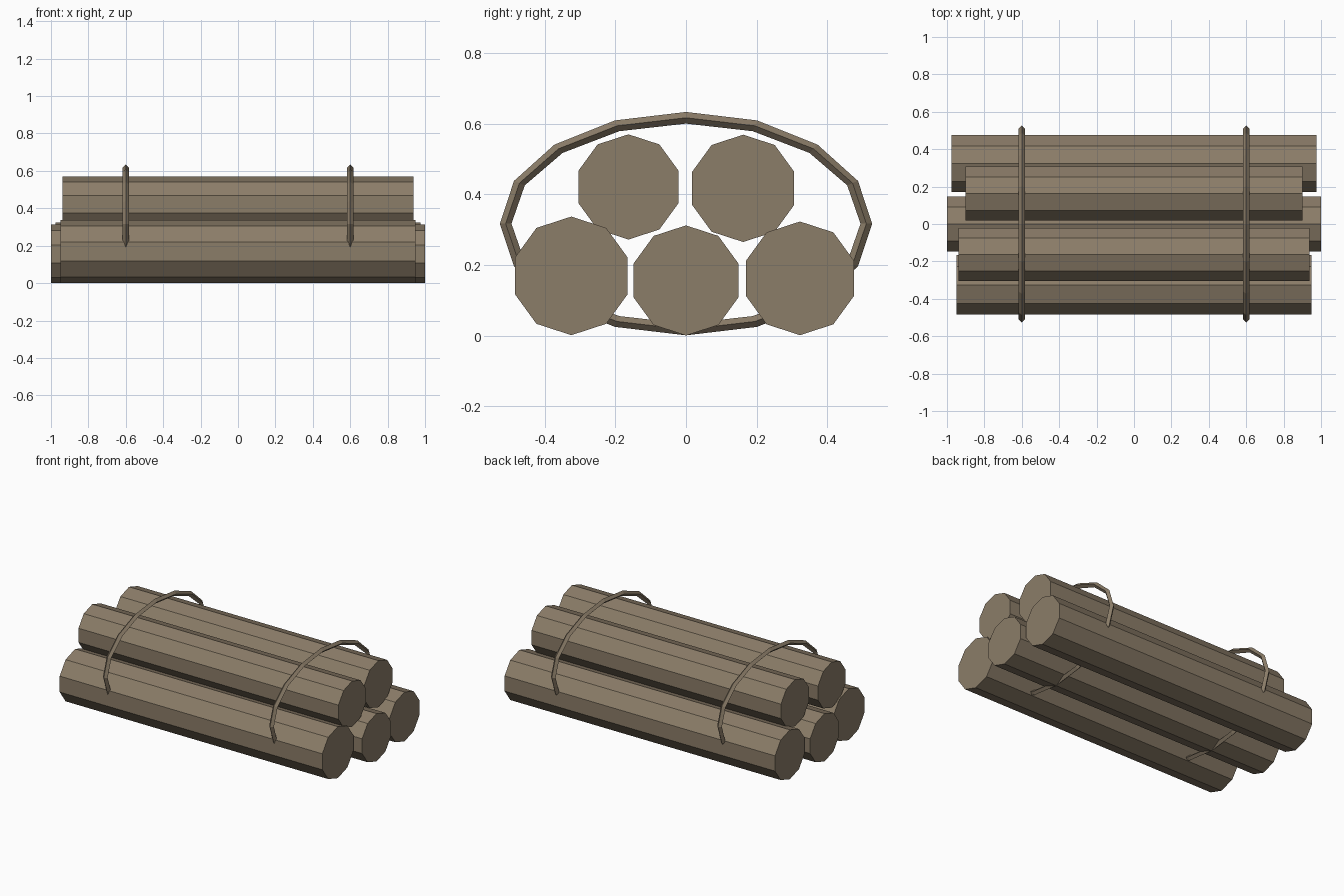
import bpy, bmesh, math
from mathutils import Matrix, Vector

if "Cube" in bpy.data.objects:
    bpy.data.objects.remove(bpy.data.objects["Cube"])

wood = bpy.data.materials.new("weathered wood")
wood.diffuse_color = (0.26, 0.205, 0.14, 1)
wood.use_nodes = True
wood.node_tree.nodes["Principled BSDF"].inputs["Base Color"].default_value = wood.diffuse_color


def add_object(name, bm):
    bmesh.ops.recalc_face_normals(bm, faces=bm.faces)
    mesh = bpy.data.meshes.new(name)
    bm.to_mesh(mesh)
    bm.free()
    mesh.materials.append(wood)
    obj = bpy.data.objects.new(name, mesh)
    bpy.context.collection.objects.link(obj)


def log(name, y, z, radius, half_length):
    """Ten-sided log along x with a corner pointing straight up."""
    bm = bmesh.new()
    bmesh.ops.create_cone(bm, cap_ends=True, segments=10, radius1=radius,
                          radius2=radius, depth=2 * half_length)
    # stand a corner at the top: local +y becomes +z, local z becomes x
    turn = Matrix(((0, 0, 1), (1, 0, 0), (0, 1, 0))).to_4x4()
    bmesh.ops.transform(bm, matrix=Matrix.Translation((0, y, z)) @ turn, verts=bm.verts)
    top = max(v.co.z for v in bm.verts)
    if top < z + radius * 0.99:
        bmesh.ops.rotate(bm, cent=(0, y, z), verts=bm.verts,
                         matrix=Matrix.Rotation(math.pi / 10, 3, 'X'))
    add_object(name, bm)


def band(name, x, z=0.317, ry=0.511, rz=0.300, t=0.0165, segments=16):
    """Oval binding with a four-sided diamond section."""
    bm = bmesh.new()
    rings = []
    for i in range(segments):
        a = 2 * math.pi * i / segments
        c, s = math.cos(a), math.sin(a)
        rings.append([bm.verts.new((x + dx, (ry + dr) * c, z + (rz + dr) * s))
                      for dx, dr in ((t, 0), (0, t), (-t, 0), (0, -t))])
    for i in range(segments):
        p, q = rings[i], rings[(i + 1) % segments]
        for j in range(4):
            k = (j + 1) % 4
            bm.faces.new((p[j], p[k], q[k], q[j]))
    add_object(name, bm)


# Bottom row, then the two logs resting on top
log("bottom_log_front", -0.325, 0.169, 0.168, 0.948)
log("bottom_log_middle", 0.0, 0.156, 0.156, 1.0)
log("bottom_log_back", 0.323, 0.162, 0.161, 0.976)
log("top_log_front", -0.163, 0.421, 0.149, 0.938)
log("top_log_back", 0.162, 0.417, 0.152, 0.90)

# Two bindings around the pile
for side, x in (("left", -0.6), ("right", 0.6)):
    band("binding_" + side, x)
